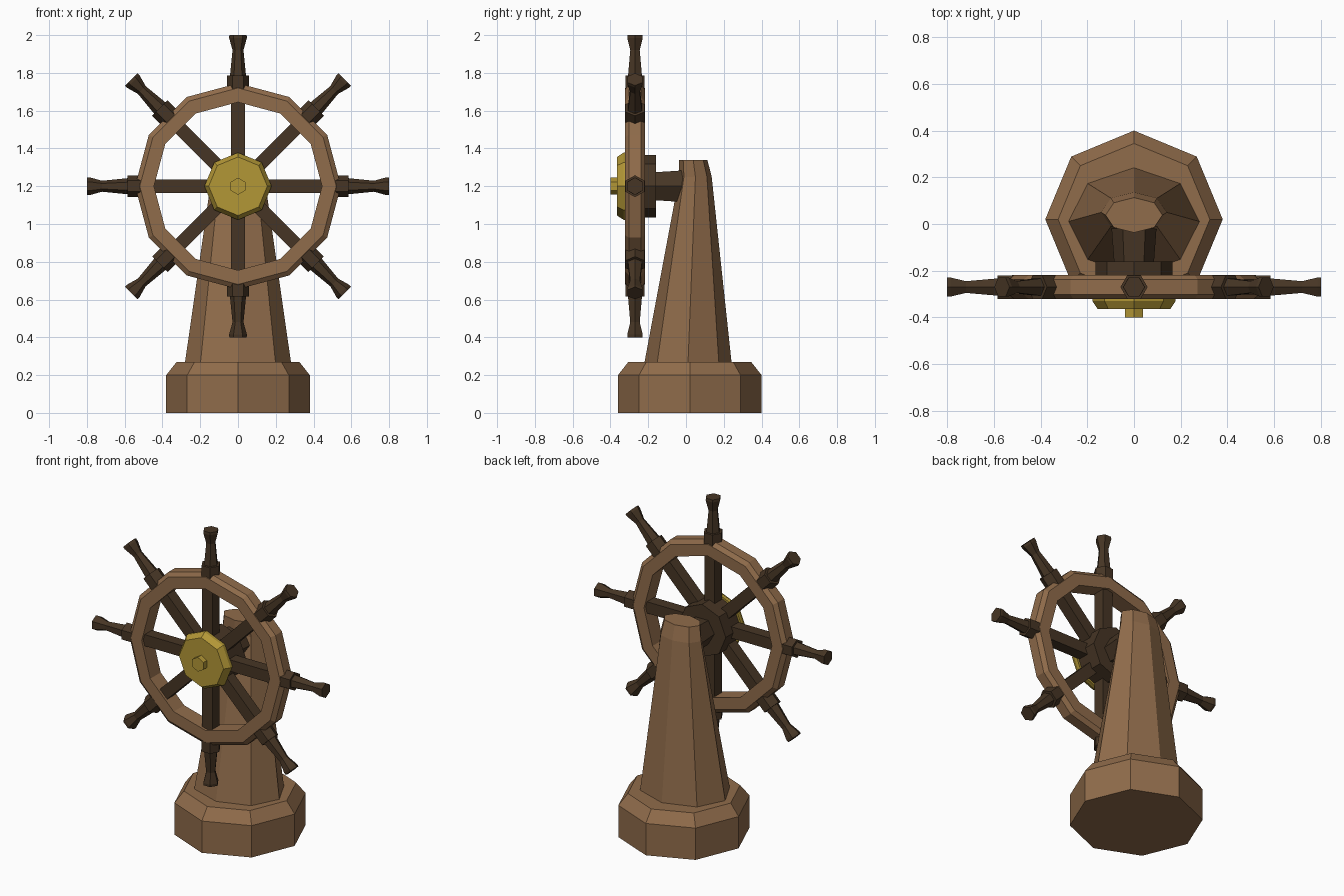
import bpy, bmesh
from math import cos, sin, pi, radians, sqrt
from mathutils import Matrix

cube = bpy.data.objects.get("Cube")
if cube:
    bpy.data.objects.remove(cube, do_unlink=True)


def material(name, color):
    m = bpy.data.materials.new(name)
    m.use_nodes = True
    m.diffuse_color = (*color, 1)
    bsdf = next(n for n in m.node_tree.nodes if n.type == 'BSDF_PRINCIPLED')
    bsdf.inputs["Base Color"].default_value = (*color, 1)
    return m


WOOD = material("warm wood", (0.28, 0.15, 0.07))
DARK = material("dark wood", (0.062, 0.036, 0.018))
BRASS = material("brass", (0.45, 0.31, 0.037))


def loft(name, sections, sides, mat, frame=Matrix(), phase=0, ring=False):
    """Join polygon sections (height, x radius, y radius, y offset) along local z."""
    bm = bmesh.new()
    loops = []
    for h, rx, *rest in sections:
        ry = rest[0] if rest else rx
        oy = rest[1] if len(rest) > 1 else 0
        angles = [radians(phase) + 2 * pi * i / sides for i in range(sides)]
        loops.append([bm.verts.new((rx * cos(a), ry * sin(a) + oy, h)) for a in angles])
    pairs = list(zip(loops, loops[1:]))
    if ring:
        pairs.append((loops[-1], loops[0]))
    else:
        bm.faces.new(loops[0])
        bm.faces.new(loops[-1])
    for a, b in pairs:
        for i in range(sides):
            j = (i + 1) % sides
            bm.faces.new((a[i], a[j], b[j], b[i]))
    bmesh.ops.recalc_face_normals(bm, faces=bm.faces)
    mesh = bpy.data.meshes.new(name)
    bm.to_mesh(mesh)
    bm.free()
    mesh.materials.append(mat)
    obj = bpy.data.objects.new(name, mesh)
    obj.matrix_world = frame
    bpy.context.collection.objects.link(obj)
    return obj


# Pedestal: chamfered octagonal base and a tapering column
loft("base", [(0, .38), (.2, .38), (.27, .325)], 8, WOOD,
     Matrix.Translation((0, .02, 0)))
loft("column", [(.25, .283, .233, .01), (1.25, .14, .086, .05), (1.34, .122, .075, .038)],
     8, WOOD)

# Wheel frame: local z points to the front
wheel = Matrix.Translation((0, -.27, 1.2)) @ Matrix.Rotation(pi / 2, 4, 'X')

# Axle, hub, brass cap and knob
loft("axle", [(-.3, .1), (-.1, .085)], 6, DARK, wheel)
loft("hub", [(-.11, .165), (.05, .165)], 8, DARK, wheel)
loft("hub_cap", [(.04, .178), (.06, .178), (.095, .155)], 8, BRASS, wheel)
loft("cap_knob", [(.09, .045), (.13, .045)], 6, BRASS, wheel, phase=90)

# Twelve-sided rim with a bevelled outer edge
loft("rim", [(-.052, .445), (-.052, .52), (-.032, .545),
             (.032, .545), (.052, .52), (.052, .445)], 12, WOOD, wheel, ring=True)

# Eight spokes, each with a collar and a flared handle
for k in range(8):
    arm = wheel @ Matrix.Rotation(k * pi / 4, 4, 'Z') @ Matrix.Rotation(pi / 2, 4, 'Y')
    half = .036 * sqrt(2)
    loft(f"spoke_{k + 1}", [(.1, half), (.5, half)], 4, DARK, arm, phase=45)
    loft(f"collar_{k + 1}", [(.48, .058), (.585, .058)], 6, DARK, arm, phase=90)
    loft(f"handle_{k + 1}", [(.58, .043), (.72, .029), (.785, .047), (.8, .046)],
         6, DARK, arm, phase=90)
